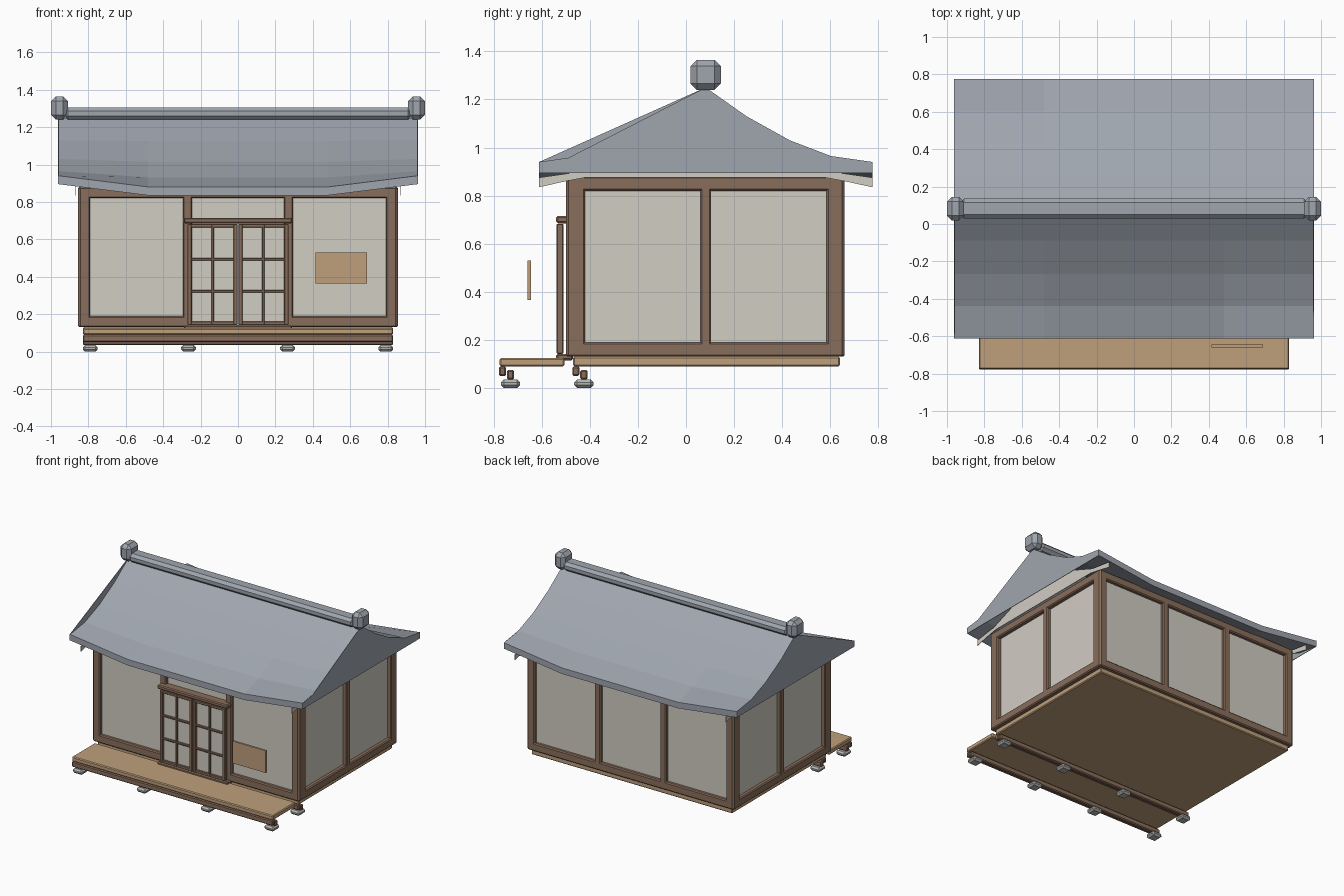
import bpy, bmesh

cube = bpy.data.objects.get("Cube")
if cube:
    bpy.data.objects.remove(cube, do_unlink=True)


def material(name, rgb):
    m = bpy.data.materials.new(name)
    m.use_nodes = True
    m.diffuse_color = (*rgb, 1)
    m.node_tree.nodes["Principled BSDF"].inputs["Base Color"].default_value = (*rgb, 1)
    return m


PLASTER = material("plaster", (0.64, 0.61, 0.55))
WOOD = material("dark_wood", (0.25, 0.155, 0.105))
BOARD = material("pale_board", (0.52, 0.35, 0.2))
TILE = material("grey_tile", (0.35, 0.38, 0.43))
STONE = material("pale_stone", (0.46, 0.47, 0.45))


def finish(name, bm, mat):
    bmesh.ops.recalc_face_normals(bm, faces=bm.faces)
    mesh = bpy.data.meshes.new(name)
    bm.to_mesh(mesh)
    bm.free()
    mesh.materials.append(mat)
    ob = bpy.data.objects.new(name, mesh)
    bpy.context.scene.collection.objects.link(ob)
    return ob


def box(name, xs, ys, zs, mat, bevel=0.0, segments=1):
    """Box spanning the given x, y and z ranges, with optional chamfer."""
    bm = bmesh.new()
    bmesh.ops.create_cube(bm, size=1)
    for v in bm.verts:
        for i, (lo, hi) in enumerate((xs, ys, zs)):
            v.co[i] = (lo + hi) / 2 + v.co[i] * (hi - lo)
    ob = finish(name, bm, mat)
    if bevel:
        mod = ob.modifiers.new("edge", "BEVEL")
        mod.width, mod.segments = bevel, segments
    return ob


def around(c, w):
    return (c - w / 2, c + w / 2)


# Floor, porch, supporting beams and foot stones
box("floor", (-.83, .83), (-.47, .64), (.09, .13), BOARD, .006)
box("porch", (-.83, .83), (-.775, -.505), (.09, .125), BOARD, .006)
for row, y in (("front", -.73), ("rear", -.425)):
    box(row + "_outer_beam", (-.83, .83), around(y - .033, .03), (.05, .09), WOOD, .006)
    box(row + "_inner_beam", (-.83, .83), around(y, .03), (.035, .075), WOOD, .006)
    for x in (-.79, -.265, .265, .79):
        box(row + "_stone", around(x, .08), around(y, .08), (0, .035), STONE, .012)

# Plaster walls behind the timber frame
box("plaster_walls", (-.825, .825), (-.475, .635), (.14, .87), PLASTER)

# Front and back frames
for side, ys in (("front", (-.5, -.45)), ("back", (.61, .66))):
    for x in (-.82, -.27, .27, .82):
        box(side + "_post", around(x, .06 if abs(x) > .5 else .05), ys, (.13, .88), WOOD, .007)
    box(side + "_top_beam", (-.85, .85), ys, (.82, .88), WOOD, .007)
    if side == "back":
        box("back_bottom_beam", (-.85, .85), ys, (.13, .19), WOOD, .007)
    else:
        for s in (-1, 1):
            box("front_bottom_beam", sorted((s * .27, s * .85)), ys, (.13, .19), WOOD, .007)

# Side frames
for s in (-1, 1):
    xs = sorted((s * .8, s * .855))
    for ys in ((-.495, -.42), (.06, .105), (.585, .655)):
        box("side_post", xs, ys, (.13, .88), WOOD, .007)
    for zs in ((.13, .19), (.82, .88)):
        box("side_rail", xs, (-.495, .655), zs, WOOD, .007)

# Entrance: lintel, sill and two sliding lattice doors
box("lintel", (-.29, .29), (-.54, -.47), (.685, .715), WOOD, .007)
box("sill", (-.29, .29), (-.54, -.47), (.115, .142), WOOD, .007)
for s in (-1, 1):
    c = s * .136
    box("door_pane", around(c, .25), around(-.518, .008), (.15, .67), PLASTER)
    for x, w in ((c - .122, .022), (c, .014), (c + .122, .022)):
        box("door_stile", around(x, w), (-.538, -.51), (.142, .682), WOOD, .003)
    for z, w in ((.152, .02), (.322, .014), (.494, .014), (.673, .02)):
        box("door_rail", around(c, .25), (-.536, -.512), around(z, w), WOOD, .003)

# Hanging board in front of the wall
box("hanging_board", (.415, .69), (-.66, -.645), (.365, .53), BOARD)

# Curved roof: offset from ridge and height, with eaves sagging in the middle
RIDGE_Y = .082
PROFILE = [(0, 1.25), (.17, 1.13), (.35, 1.03), (.52, .965), (.693, .94)]
section = [(-d, z) for d, z in reversed(PROFILE)] + PROFILE[1:]

bm = bmesh.new()
grid = []
for x in (-.96, -.48, .48, .96):
    sag = .06 if abs(x) < .9 else 0
    grid.append([bm.verts.new((x, RIDGE_Y + d, z - sag * (d / .693) ** 2))
                 for d, z in section])
for a, b in zip(grid, grid[1:]):
    for i in range(len(section) - 1):
        bm.faces.new((a[i], b[i], b[i + 1], a[i + 1]))
under = bmesh.ops.extrude_face_region(bm, geom=bm.faces[:])["geom"]
for v in under:
    if isinstance(v, bmesh.types.BMVert):
        v.co.z -= .045
finish("roof", bm, TILE)


def gable(name, x, outline, mat):
    """Thin upright plate with the given (y, z) outline."""
    bm = bmesh.new()
    face = bm.faces.new([bm.verts.new((x - .002, y, z)) for y, z in outline])
    new = bmesh.ops.extrude_face_region(bm, geom=[face])["geom"]
    for v in new:
        if isinstance(v, bmesh.types.BMVert):
            v.co.x += .004
    finish(name, bm, mat)


# Gable ends, straight at the front and curved at the back
front_eave = RIDGE_Y - .693
back_eave = RIDGE_Y + .693
back_curve = [(RIDGE_Y + d, z) for d, z in PROFILE]
for s in (-1, 1):
    start = [(front_eave, .895), (front_eave, .94)]
    if s > 0:
        start.append((-.5, .952))
    gable("roof_gable", s * .96, start + back_curve + [(back_eave, .895)], TILE)
    # Plaster gable inside the overhang
    upper = [(RIDGE_Y + d, z - .065) for d, z in section]
    lower = [(back_eave, .835), (.66, .86), (.58, .875), (-.42, .875), (-.5, .86),
             (front_eave, .835)]
    gable("plaster_gable", s * .87, upper + lower, PLASTER)

# Ridge beam with chamfered end caps
box("ridge", (-.93, .93), (.03, .135), (1.24, 1.305), TILE, .02)
for s in (-1, 1):
    box("ridge_cap", around(s * .955, .09), around(RIDGE_Y, .126), (1.24, 1.365), TILE, .026)
